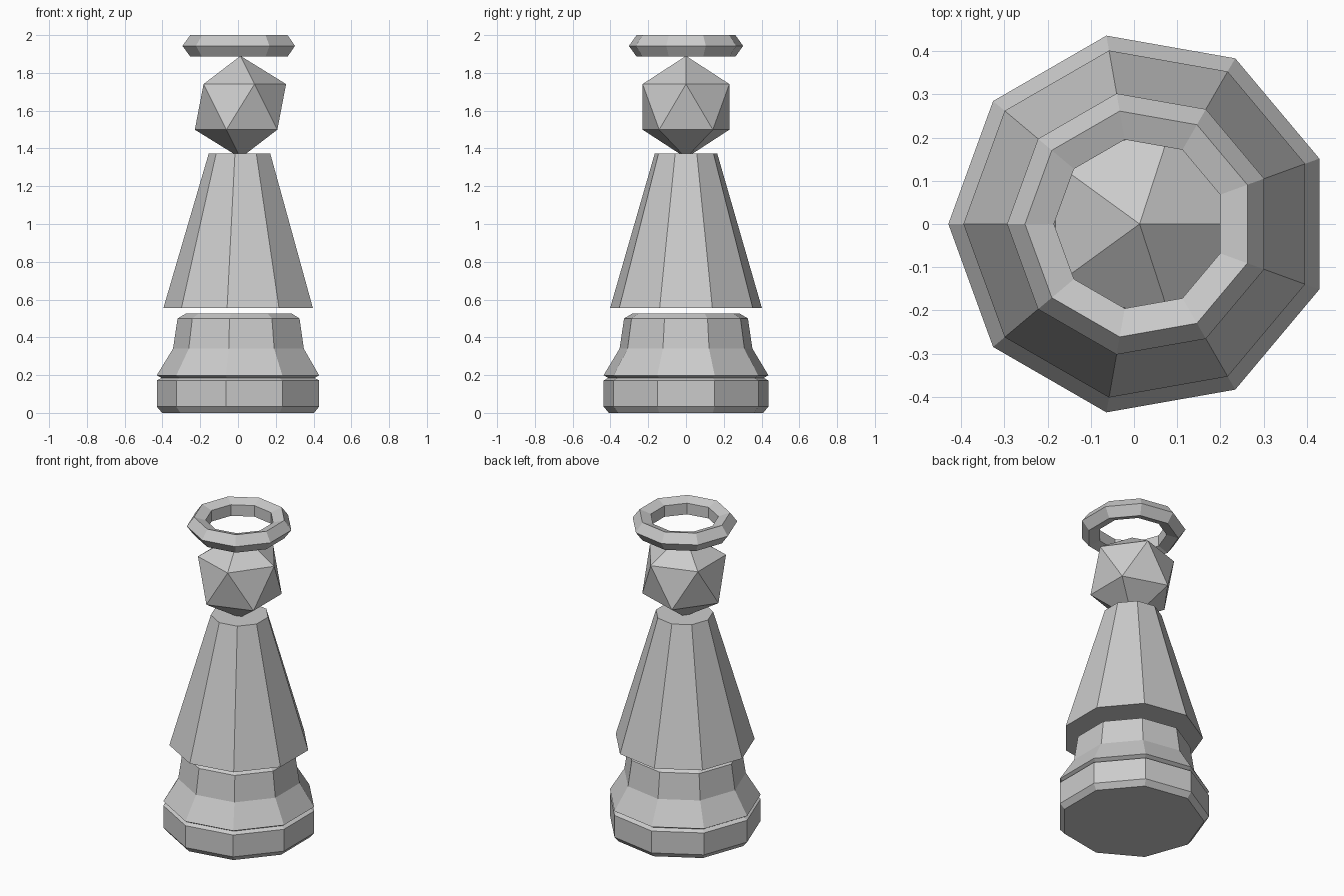
import bpy, bmesh, math

if "Cube" in bpy.data.objects:
    bpy.data.objects.remove(bpy.data.objects["Cube"])

SIDES = 9
CX = 0.013  # nine-sided shapes reach further on -x, so the axis is shifted to centre them

grey = bpy.data.materials.new("light grey")
grey.diffuse_color = (0.6, 0.6, 0.6, 1)
grey.use_nodes = True
grey.node_tree.nodes["Principled BSDF"].inputs["Base Color"].default_value = grey.diffuse_color


def finish(name, bm):
    bmesh.ops.recalc_face_normals(bm, faces=bm.faces)
    mesh = bpy.data.meshes.new(name)
    bm.to_mesh(mesh)
    bm.free()
    mesh.materials.append(grey)
    obj = bpy.data.objects.new(name, mesh)
    obj.location.x = CX
    bpy.context.collection.objects.link(obj)
    return obj


def lathe(name, profile, closed=False):
    """Turn (radius, z) points around the axis; capped solid, or ring if closed."""
    bm = bmesh.new()
    rings = []
    for r, z in profile:
        angles = [math.pi + 2 * math.pi * i / SIDES for i in range(SIDES)]
        rings.append([bm.verts.new((r * math.cos(a), r * math.sin(a), z)) for a in angles])
    pairs = list(zip(rings, rings[1:]))
    if closed:
        pairs.append((rings[-1], rings[0]))
    else:
        bm.faces.new(rings[0])
        bm.faces.new(rings[-1])
    for low, high in pairs:
        for i in range(SIDES):
            j = (i + 1) % SIDES
            bm.faces.new((low[i], low[j], high[j], high[i]))
    return finish(name, bm)


# Bevelled foot disc
lathe("base", [(0.415, 0), (0.443, 0.033), (0.443, 0.172), (0.418, 0.185)])

# Flared plinth
lathe("plinth", [(0.418, 0.185), (0.443, 0.199), (0.357, 0.34), (0.333, 0.5), (0.29, 0.525)])

# Tapering body, floating just above the plinth
lathe("body", [(0.408, 0.555), (0.168, 1.373)])

# Faceted head
bm = bmesh.new()
bmesh.ops.create_icosphere(bm, subdivisions=1, radius=0.27)
head = finish("head", bm)
head.location.z = 1.62

# Floating ring with a five-sided section
MAJOR, MINOR = 0.247, 0.060
section = [(MAJOR + MINOR * math.cos(2 * math.pi * k / 5),
            1.943 + MINOR * math.sin(2 * math.pi * k / 5)) for k in range(5)]
lathe("halo_ring", section, closed=True)
